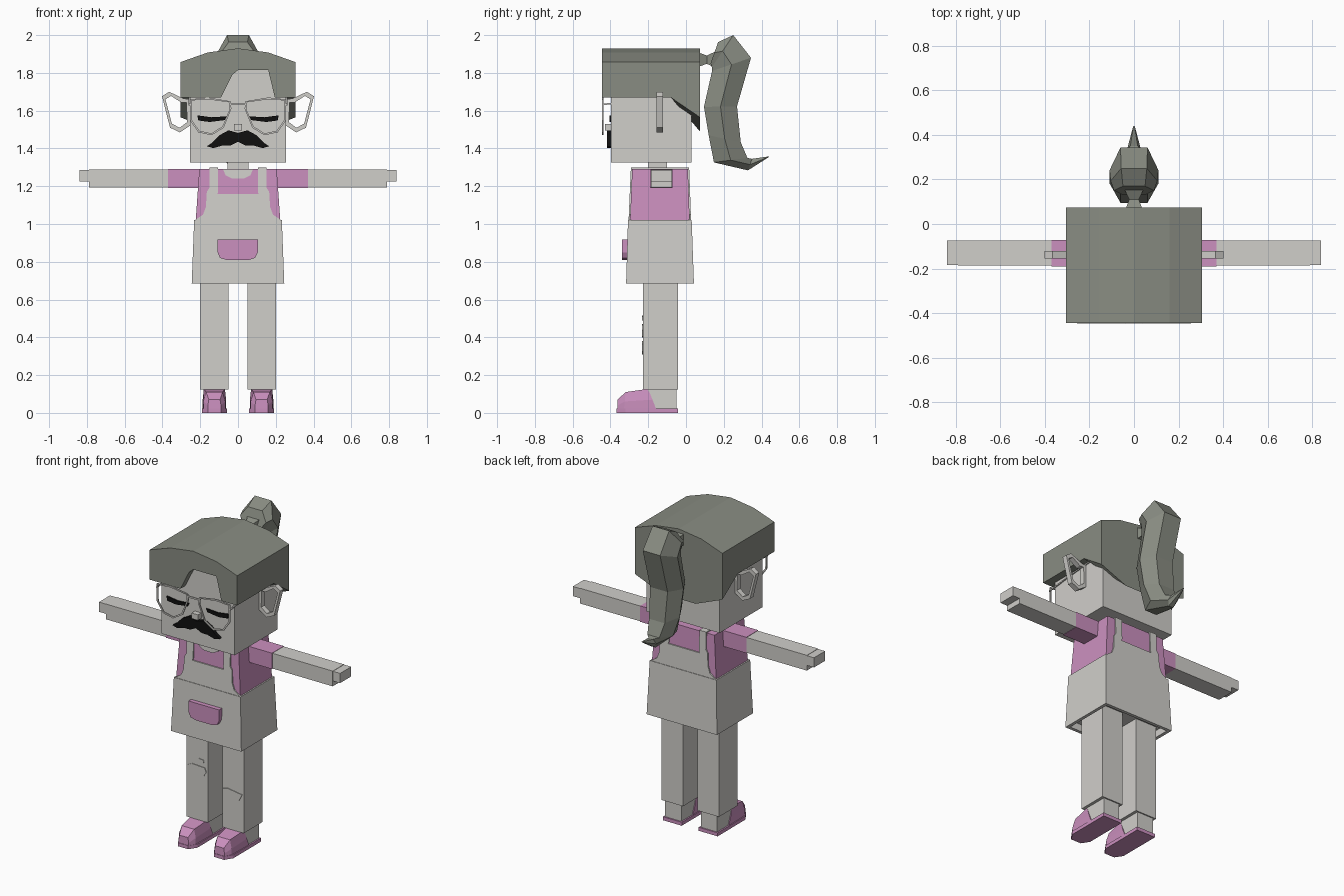
import bpy, bmesh
from mathutils import Vector

cube = bpy.data.objects.get("Cube")
if cube:
    bpy.data.objects.remove(cube, do_unlink=True)


def material(name, rgb):
    m = bpy.data.materials.new(name)
    m.use_nodes = True
    m.diffuse_color = (*rgb, 1)
    m.node_tree.nodes["Principled BSDF"].inputs["Base Color"].default_value = (*rgb, 1)
    return m


PALE = material("pale grey", (0.63, 0.62, 0.59))
HAIR = material("hair grey", (0.25, 0.265, 0.225))
PINK = material("pink", (0.6, 0.28, 0.52))
BLACK = material("black", (0.005, 0.005, 0.005))


def finish(name, bm, mat, mirror=False):
    bmesh.ops.recalc_face_normals(bm, faces=bm.faces)
    mesh = bpy.data.meshes.new(name)
    bm.to_mesh(mesh)
    bm.free()
    mesh.materials.append(mat)
    ob = bpy.data.objects.new(name, mesh)
    bpy.context.collection.objects.link(ob)
    if mirror:
        ob.modifiers.new("Mirror", 'MIRROR')
    return ob


def loft(name, rings, mat, mirror=False, closed=False):
    """Skin a list of equal-length rings; closed joins last ring to first."""
    bm = bmesh.new()
    rows = [[bm.verts.new(p) for p in r] for r in rings]
    pairs = list(zip(rows, rows[1:])) + ([(rows[-1], rows[0])] if closed else [])
    n = len(rows[0])
    for a, b in pairs:
        for i in range(n):
            j = (i + 1) % n
            bm.faces.new((a[i], a[j], b[j], b[i]))
    if not closed:
        bm.faces.new(rows[0])
        bm.faces.new(rows[-1])
    return finish(name, bm, mat, mirror)


def rect(x0, x1, y0, y1, z):
    return [(x0, y0, z), (x1, y0, z), (x1, y1, z), (x0, y1, z)]


def box(name, x, y, z, mat, mirror=False):
    return loft(name, [rect(*x, *y, h) for h in z], mat, mirror)


def plate(name, pts, y0, y1, mat, mirror=False, slope=0, base=1.02):
    """Extrude an x-z outline along y, optionally leaning with height."""
    rings = [[(x, y + slope * (z - base), z) for x, z in pts] for y in (y0, y1)]
    return loft(name, rings, mat, mirror)


def frame(name, pts, width, y0, y1, mat, mirror=True):
    """Hollow ring following an x-z outline."""
    c = sum((Vector(p) for p in pts), Vector((0, 0))) / len(pts)
    inner = [Vector(p) + (c - Vector(p)).normalized() * width for p in pts]
    rings = [[(p[0], y, p[1]) for p in line]
             for line, y in ((pts, y0), (inner, y0), (inner, y1), (pts, y1))]
    return loft(name, rings, mat, mirror, closed=True)


# Head and neck
box("head", (-.255, .255), (-.397, .03), (1.325, 1.84), PALE)
box("neck", (-.055, .055), (-.2, -.1), (1.27, 1.34), PALE)
plate("neckline", [(-.08, 1.289), (-.065, 1.258), (-.03, 1.24), (.03, 1.24),
                   (.065, 1.258), (.08, 1.289)], -.304, -.28, PALE, slope=.044)
box("nose", (-.022, .022), (-.43, -.39), (1.495, 1.53), PALE)

# Hair cap, lower at the nape, with a fringe cut open over the brow
crown = [(-.305, 1.857), (-.16, 1.908), (0, 1.93), (.16, 1.908), (.305, 1.857)]


def hair_ring(y, side, nape):
    low = [(.305, side), (.12, nape), (-.12, nape), (-.305, side)]
    return [(x, y, z) for x, z in crown + low]


loft("hair_cap", [hair_ring(-.385, 1.67, 1.67), hair_ring(-.08, 1.67, 1.67),
                  hair_ring(.074, 1.565, 1.49)], HAIR)
plate("fringe", crown + [(.305, 1.67), (.195, 1.67), (.16, 1.815), (-.0, 1.815),
                         (-.03, 1.79), (-.09, 1.67), (-.305, 1.67)], -.444, -.38, HAIR)

# Ponytail: hexagonal sections between inner and outer points
loft("hair_tie", [[(-w, y, 1.87 - w), (w, y, 1.87 - w), (w, y, 1.87 + w), (-w, y, 1.87 + w)]
                  for y, w in ((.06, .04), (.11, .022), (.16, .045))], HAIR)
sections = [((.13, 1.85), (.17, 1.963), .09), ((.137, 1.83), (.25, 2), .105),
            ((.138, 1.81), (.344, 1.88), .11), ((.095, 1.62), (.27, 1.623), .11),
            ((.12, 1.47), (.29, 1.432), .1), ((.148, 1.326), (.325, 1.35), .075),
            ((.328, 1.284), (.35, 1.345), .03), ((.435, 1.352), (.44, 1.358), .004)]
rings = []
for (ya, za), (yb, zb), w in sections:
    ym, zm = (ya + yb) / 2, (za + zb) / 2
    k = w * .55
    rings.append([(-k, ya, za), (k, ya, za), (w, ym, zm),
                  (k, yb, zb), (-k, yb, zb), (-w, ym, zm)])
loft("ponytail", rings, HAIR)

# Face details
plate("closed_eye", [(.06, 1.57), (.14, 1.565), (.215, 1.575), (.21, 1.548),
                     (.15, 1.54), (.07, 1.55)], -.405, -.39, BLACK, True)
plate("moustache", [(0, 1.482), (.05, 1.496), (.1, 1.469), (.135, 1.432), (.165, 1.411),
                    (.13, 1.402), (.08, 1.416), (.04, 1.416), (0, 1.436)],
      -.419, -.39, BLACK, True)

# Spectacles
frame("spectacle_rim", [(.04, 1.65), (.16, 1.67), (.255, 1.66), (.255, 1.55),
                        (.21, 1.485), (.14, 1.47), (.075, 1.51), (.035, 1.61)],
      .01, -.446, -.438, PALE)
box("spectacle_bridge", (-.04, .04), (-.446, -.438), (1.63, 1.64), PALE)
loft("spectacle_arm", [[(.255, y, z), (.262, y, z), (.262, y, z + .008), (.255, y, z + .008)]
                       for y, z in ((-.444, 1.628), (-.25, 1.652), (-.08, 1.665))], PALE, True)

# Hoop-like ears
frame("ear", [(.255, 1.66), (.29, 1.665), (.365, 1.7), (.402, 1.676),
              (.36, 1.51), (.307, 1.485), (.255, 1.52)], .024, -.155, -.122, PALE)

# Shirt and arms
loft("shirt", [rect(-.225, .225, -.297, .02, 1), rect(-.205, .205, -.285, .01, 1.29)], PINK)
box("sleeve", (.19, .37), (-.19, -.072), (1.19, 1.29), PINK, True)
box("forearm", (.37, .79), (-.186, -.074), (1.192, 1.288), PALE, True)
box("fingers", (.79, .84), (-.184, -.074), (1.225, 1.286), PALE, True)

# Pinafore: hollow skirt, bib on both sides, straps over the shoulders
loft("skirt", [rect(-.232, .232, -.307, .03, 1.022), rect(-.245, .245, -.317, .042, .685),
               rect(-.225, .225, -.297, .022, .685), rect(-.225, .225, -.297, .022, .73)], PALE)
half = [(.11, 1.158), (.105, 1.17), (.105, 1.297), (.152, 1.297), (.152, 1.19),
        (.165, 1.17), (.17, 1.09), (.185, 1.05), (.226, 1.022), (.226, 1.0)]
bib = half + [(-x, z) for x, z in reversed(half)]
plate("front_bib", bib, -.304, -.29, PALE, slope=.044)
plate("back_bib", bib, .027, .013, PALE, slope=-.037)
box("shoulder_strap", (.105, .152), (-.29, .016), (1.28, 1.298), PALE, True)
plate("pocket", [(-.108, .918), (.105, .918), (.105, .85), (.09, .82), (.06, .81),
                 (-.06, .81), (-.095, .82), (-.108, .85)], -.338, -.3, PINK)

# Legs, torn knees and ankles
box("leg", (.05, .2), (-.228, -.042), (.125, .74), PALE, True)
box("ankle", (.068, .182), (-.2, -.05), (.015, .13), PALE, True)
plate("right_knee_tear", [(-.19, .455), (-.16, .47), (-.07, .465), (-.06, .44),
                          (-.08, .405), (-.15, .4), (-.18, .42)], -.232, -.22, PALE)
plate("right_small_tear", [(-.135, .49), (-.11, .515), (-.075, .51), (-.08, .49)],
      -.232, -.22, PALE)
plate("left_knee_tear", [(.055, .37), (.09, .38), (.19, .365), (.17, .325),
                         (.12, .31), (.08, .33)], -.232, -.22, PALE)


# Shoes: shaped toe cap on a flat sole
def shoe_ring(y0, y1, w, top, k):
    prof = [(-w, .005), (w, .005), (w, top * .55), (w * k, top), (-w * k, top), (-w, top * .55)]
    return [(.125 + x, y0 + (y1 - y0) * z / top, z) for x, z in prof]


loft("shoe", [shoe_ring(-.365, -.362, .035, .07, .85), shoe_ring(-.33, -.32, .058, .11, .75),
              shoe_ring(-.15, -.2, .062, .127, .9)], PINK, True)
loft("sole", [[(.125 + x, y, z) for x, y in ((-.035, -.367), (.035, -.367), (.066, -.32),
                                             (.066, -.042), (-.066, -.042), (-.066, -.32))]
              for z in (0, .022)], PINK, True)
